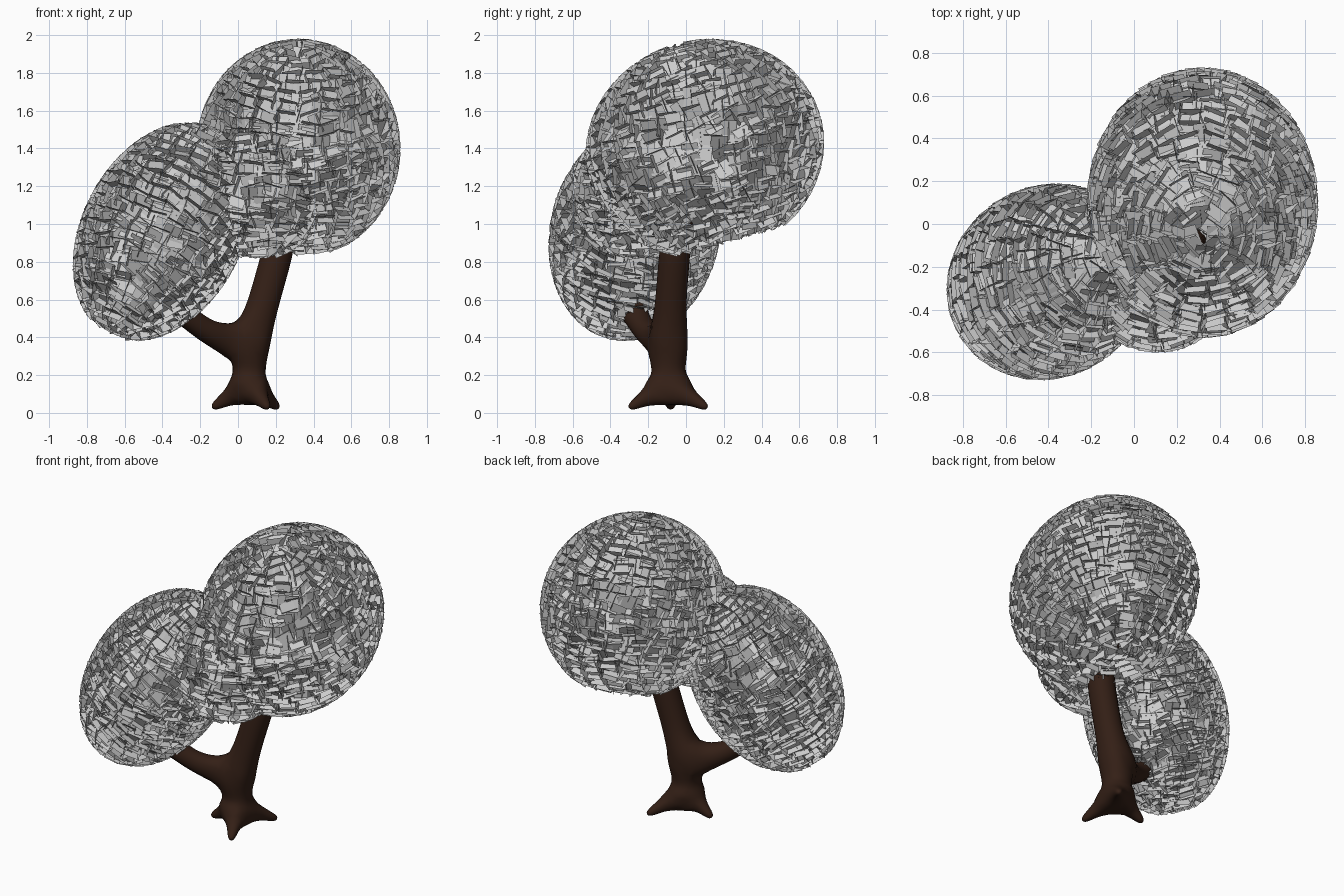
import bpy, math, random
from mathutils import Vector, Euler, Matrix

if "Cube" in bpy.data.objects:
    bpy.data.objects.remove(bpy.data.objects["Cube"])

random.seed(4)
bark = bpy.data.materials.new("bark")
bark.diffuse_color = (0.034, 0.014, 0.008, 1)
bark.use_nodes = True
bark.node_tree.nodes["Principled BSDF"].inputs["Base Color"].default_value = bark.diffuse_color

# trunk, roots and branches: skinned skeleton (position, radius, parent)
nodes = [
    ((0.06, -0.09, 0.15), 0.085, None),
    ((0.06, -0.09, 0.34), 0.105, 0),
    ((0.14, -0.08, 0.60), 0.09, 1),
    ((0.21, -0.06, 0.85), 0.09, 2),
    ((0.24, -0.03, 1.05), 0.085, 3),
    # roots
    ((-0.14, -0.08, 0.025), 0.018, 0),
    ((0.16, -0.305, 0.025), 0.018, 0),
    ((0.215, 0.115, 0.025), 0.018, 0),
    # side branch and its fork
    ((-0.14, -0.20, 0.42), 0.07, 1),
    ((-0.29, -0.28, 0.51), 0.06, 8),
    ((-0.42, -0.38, 0.64), 0.04, 9),
    ((-0.38, -0.17, 0.73), 0.035, 9),
    # upper limbs inside the crown
    ((0.12, 0.15, 1.40), 0.05, 4),
    ((0.06, 0.45, 1.60), 0.025, 12),
    ((0.30, -0.10, 1.45), 0.05, 4),
    ((0.30, -0.09, 1.75), 0.025, 14),
]
me = bpy.data.meshes.new("trunk")
me.from_pydata([n[0] for n in nodes], [(n[2], i) for i, n in enumerate(nodes) if n[2] is not None], [])
trunk = bpy.data.objects.new("trunk", me)
bpy.context.collection.objects.link(trunk)
skin = trunk.modifiers.new("skin", 'SKIN')
skin.use_smooth_shade = True
if not me.skin_vertices:
    bpy.context.view_layer.objects.active = trunk
    bpy.ops.mesh.customdata_skin_add()
for sv, n in zip(me.skin_vertices[0].data, nodes):
    sv.radius = (n[1], n[1])
me.skin_vertices[0].data[0].use_root = True
trunk.modifiers.new("smooth", 'SUBSURF').levels = 2
trunk.modifiers["smooth"].render_levels = 2
me.materials.append(bark)


def add_card(verts, faces, c, u, v, w, h):
    k = len(verts)
    verts += [c - u * w - v * h, c + u * w - v * h, c + u * w + v * h, c - u * w + v * h]
    faces.append((k, k + 1, k + 2, k + 3))


# foliage: rows of leaf cards laid over a tilted ellipsoid
def foliage(name, centre, radii, tilt, flat, rows):
    rot = Euler(tilt).to_matrix()
    radii = Vector(radii)
    verts, faces = [], []
    for i in range(1, rows):
        th = math.pi * (i + 0.35) / (rows + 0.5)
        count = max(8, int(2 * rows * math.sin(th)))
        for j in range(count):
            ph = 2 * math.pi * (j + random.uniform(-0.2, 0.2)) / count
            d = Vector((math.sin(th) * math.cos(ph), math.sin(th) * math.sin(ph), math.cos(th)))
            p = Vector(a * b for a, b in zip(d, radii))
            n = Vector(a / b for a, b in zip(d, radii)).normalized()
            p.z = max(p.z, -flat * radii.z)
            side = Vector((-math.sin(ph), math.cos(ph), 0))
            up = n.cross(side)
            p, n, side, up = Vector(centre) + rot @ p, rot @ n, rot @ side, rot @ up
            # shingle card leaning either way out of the surface
            angle = random.uniform(0.1, 0.7) * random.choice((-1, 1, 1))
            lean = Matrix.Rotation(angle, 3, side)
            twist = Matrix.Rotation(random.uniform(-0.35, 0.35), 3, n)
            add_card(verts, faces, p, twist @ side, twist @ lean @ up, 0.045, 0.06)
            # crossing cards standing on the surface
            if (i + j) % 2:
                add_card(verts, faces, p, twist @ n, twist @ up, 0.04, 0.05)
            else:
                add_card(verts, faces, p, twist @ side, twist @ n, 0.05, 0.04)
    m = bpy.data.meshes.new(name)
    m.from_pydata(verts, [], faces)
    bpy.context.collection.objects.link(bpy.data.objects.new(name, m))


foliage("large_crown", (0.32, 0.10, 1.40), (0.50, 0.595, 0.535), (0.28, 0, 0), 0.86, 28)
foliage("front_crown", (0.11, -0.25, 1.18), (0.32, 0.31, 0.33), (0, 0, 0), 0.95, 17)
foliage("small_crown", (-0.40, -0.27, 0.96), (0.385, 0.41, 0.58), (-0.2, math.radians(28), 0), 0.95, 26)
